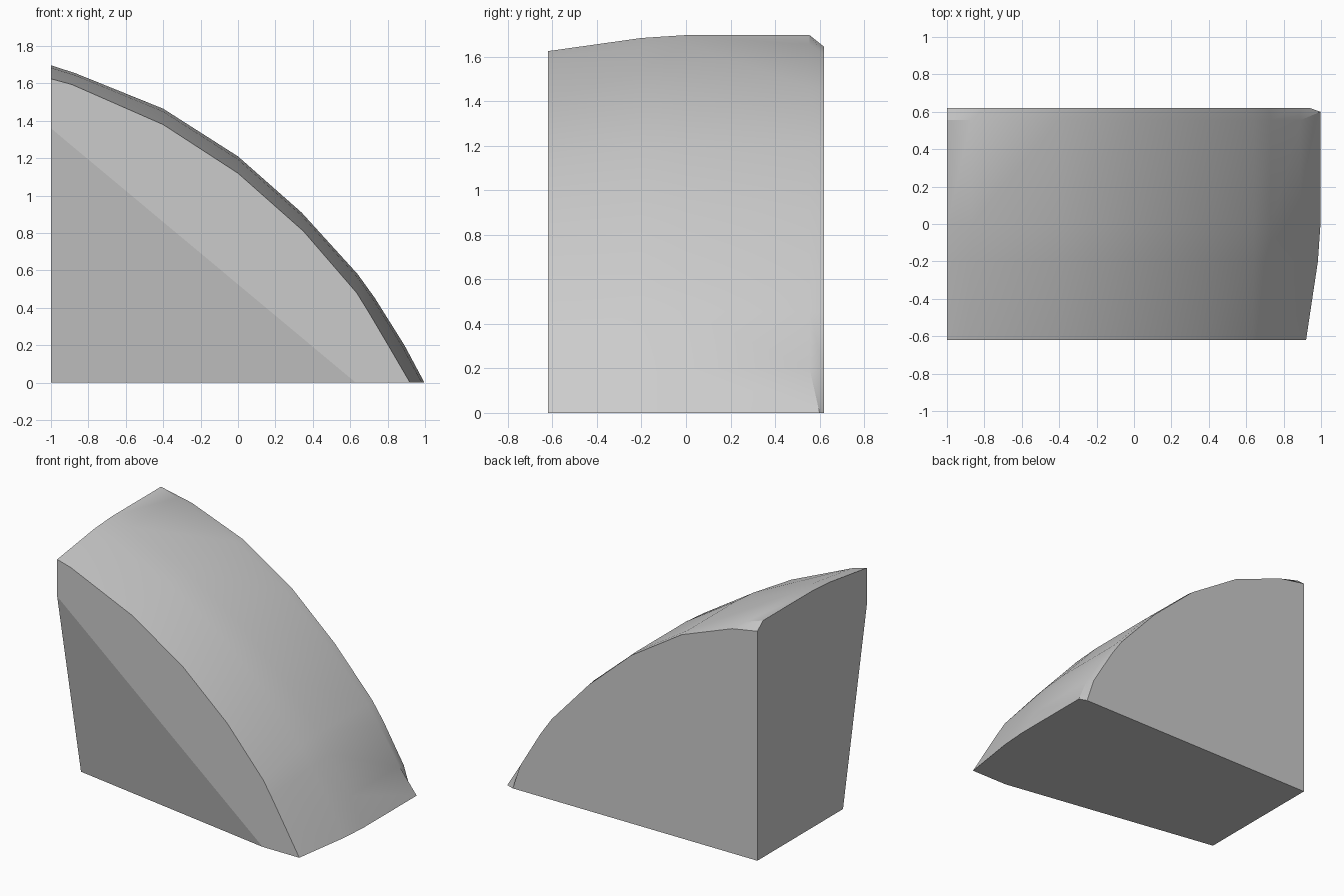
import bpy, bmesh
from mathutils import Vector

if "Cube" in bpy.data.objects:
    bpy.data.objects.remove(bpy.data.objects["Cube"])

# Curved outline (x, z) at the front face, the full body and the back face
front = [(-1, 1.625), (-.89, 1.595), (-.4, 1.38), (0, 1.12), (.35, .81),
         (.635, .48), (.70, .375), (.815, .18), (.92, 0)]
full = [(-1, 1.697), (-.87, 1.655), (-.4, 1.465), (0, 1.21), (.34, .91),
        (.64, .58), (.73, .455), (.89, .2), (.997, 0)]
back = [(-1, 1.645), (-.80, 1.61), (-.4, 1.46), (0, 1.205), (.335, .905),
        (.63, .58), (.72, .45), (.88, .18), (.94, 0)]


def blend(a, b, t):
    return [(p[0] + (q[0] - p[0]) * t, p[1] + (q[1] - p[1]) * t) for p, q in zip(a, b)]


sections = [(-.62, front), (-.2, blend(front, full, .82)),
            (0, full), (.555, full), (.62, back)]

# Wedge body lofted through the sections
bm = bmesh.new()
rings = []
for i, (y, outline) in enumerate(sections):
    ring = [bm.verts.new((x, y, z)) for x, z in outline]
    if i == 3:
        ring[-1].co.y = .60          # bevel narrows at the toe
    ring.append(bm.verts.new((-1, y, 0)))
    rings.append(ring)
n = len(rings[0])
for a, b in zip(rings, rings[1:]):
    for k in range(n):
        j = (k + 1) % n
        f = bm.faces.new((a[k], a[j], b[j], b[k]))
        f.smooth = k < n - 2
bm.faces.new(rings[0][::-1])
bm.faces.new(rings[-1])

# Sloping cut across the lower front corner
p, q, r = Vector((-1, -.62, 1.36)), Vector((.63, -.62, 0)), Vector((-1, -.35, 0))
normal = (q - p).cross(r - p)
if normal.y > 0:
    normal.negate()
res = bmesh.ops.bisect_plane(bm, geom=bm.verts[:] + bm.edges[:] + bm.faces[:],
                             plane_co=p, plane_no=normal, clear_outer=True)
edges = [e for e in bm.edges if e.is_boundary]
for f in bmesh.ops.holes_fill(bm, edges=edges, sides=0)["faces"]:
    f.smooth = False
bmesh.ops.recalc_face_normals(bm, faces=bm.faces[:])

mesh = bpy.data.meshes.new("wedge_body")
bm.to_mesh(mesh)
bm.free()
body = bpy.data.objects.new("wedge_body", mesh)
bpy.context.collection.objects.link(body)

# Smooth curved shell, flat sides
flags = [poly.use_smooth for poly in mesh.polygons]
bpy.context.view_layer.objects.active = body
body.select_set(True)
bpy.ops.object.shade_smooth_by_angle(angle=.5)
for poly, flag in zip(mesh.polygons, flags):
    poly.use_smooth = flag
